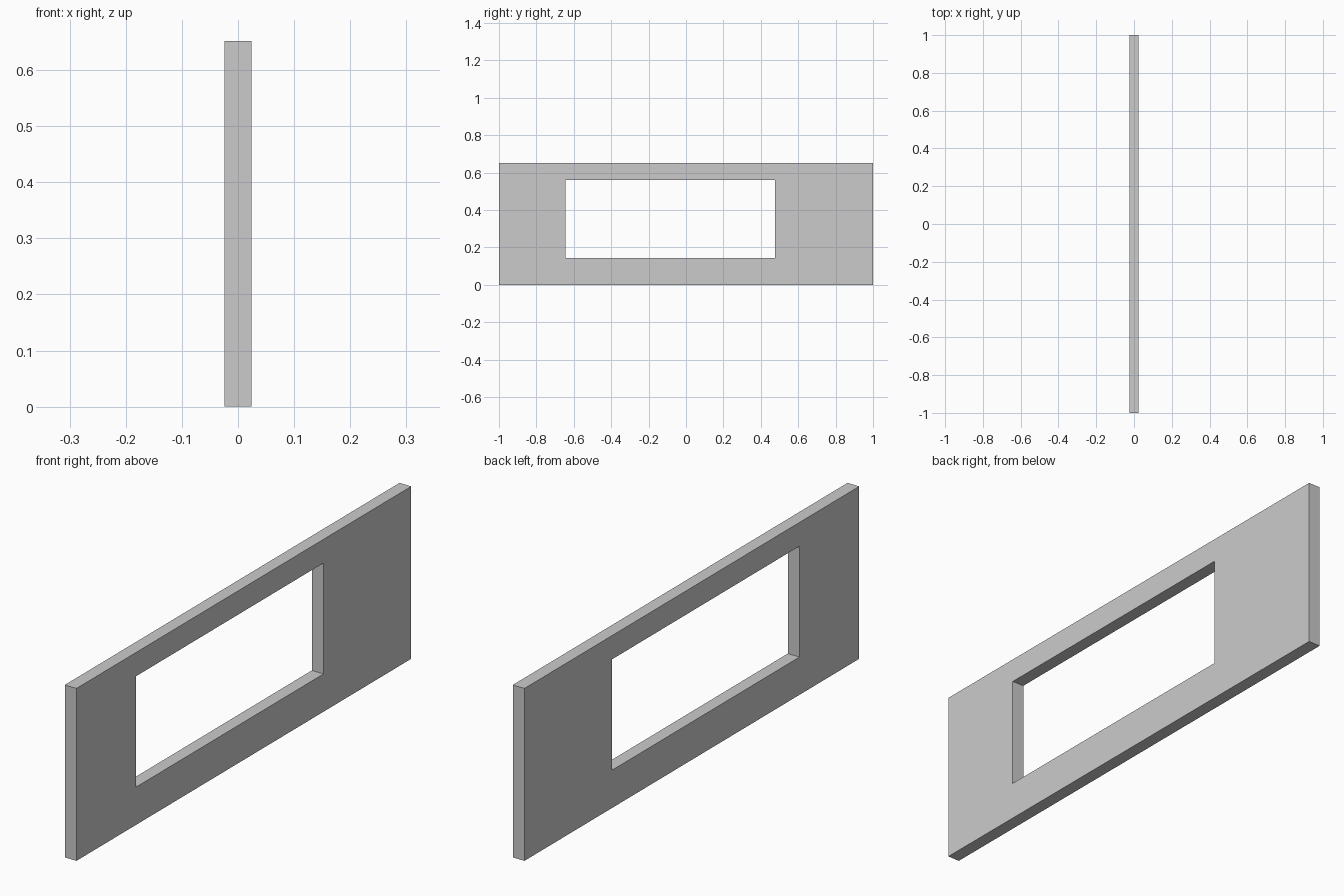
import bpy
import bmesh

if "Cube" in bpy.data.objects:
    bpy.data.objects.remove(bpy.data.objects["Cube"])

HALF_T = 0.0245                       # half wall thickness
OUTER = (-1.0, 1.0, 0.0, 0.652)       # y min, y max, z min, z max
OPENING = (-0.643, 0.476, 0.143, 0.562)


def ring(bm, rect, x):
    y0, y1, z0, z1 = rect
    return [bm.verts.new((x, y, z)) for y, z in ((y0, z0), (y1, z0), (y1, z1), (y0, z1))]


# Wall panel with a rectangular window opening: four rings bridged into a closed loop
bm = bmesh.new()
rings = [ring(bm, OUTER, HALF_T), ring(bm, OPENING, HALF_T),
         ring(bm, OPENING, -HALF_T), ring(bm, OUTER, -HALF_T)]
for a, b in zip(rings, rings[1:] + rings[:1]):
    for i in range(4):
        j = (i + 1) % 4
        bm.faces.new((a[i], a[j], b[j], b[i]))
bmesh.ops.recalc_face_normals(bm, faces=bm.faces)

mesh = bpy.data.meshes.new("window_wall")
bm.to_mesh(mesh)
bm.free()
bpy.context.collection.objects.link(bpy.data.objects.new("window_wall", mesh))
